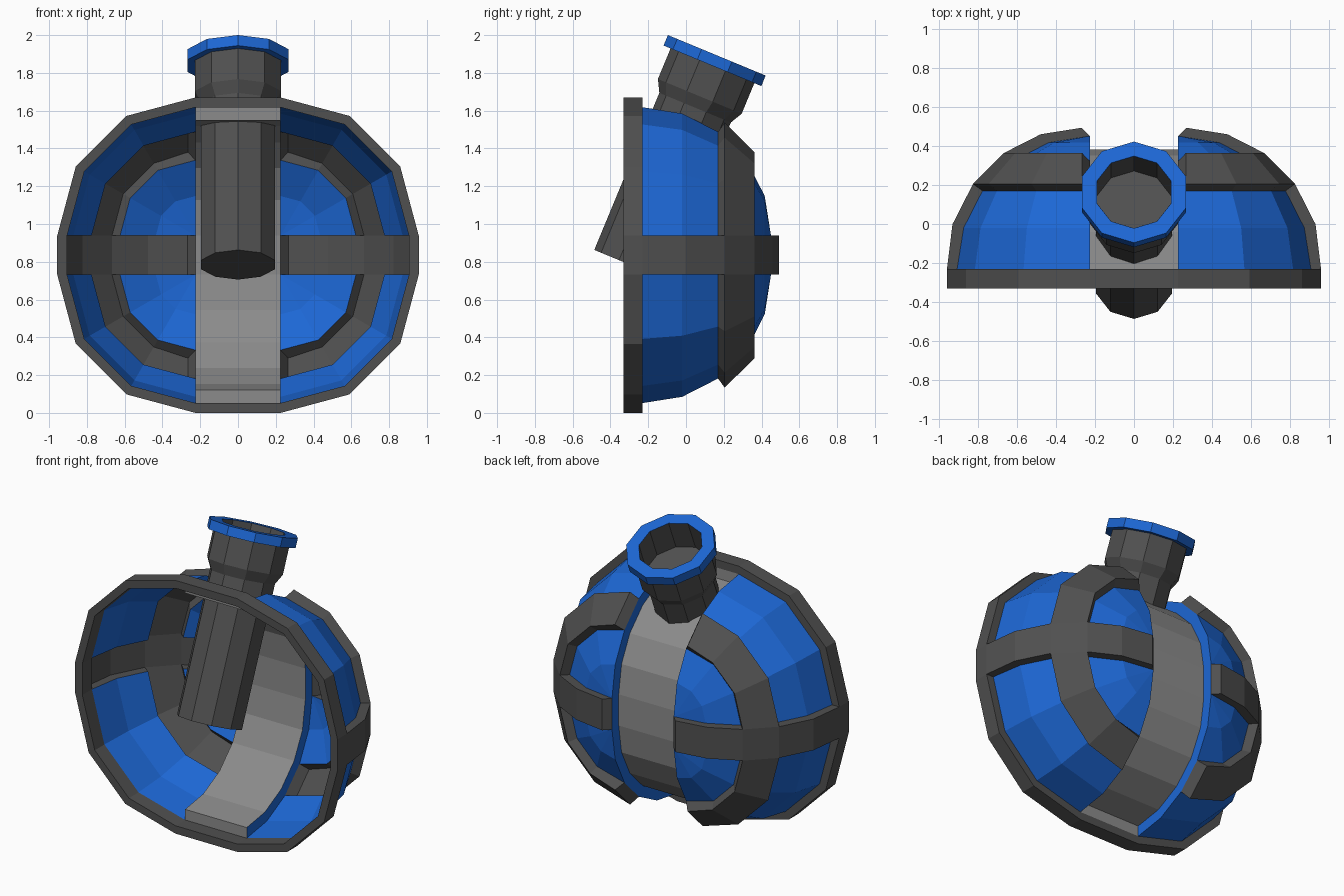
import bpy, bmesh
from math import sin, cos, radians, pi
from mathutils import Vector

if "Cube" in bpy.data.objects:
    bpy.data.objects.remove(bpy.data.objects["Cube"])

HX, HZ, Y0, R, CZ = 0.225, 0.103, -0.23, 0.68, 0.835   # half band, half rib, rim plane, radius, centre height
RIM = 0.732
PSI = [radians(a) for a in (0, 30, 60, 90)]
PHI = [radians(18 * i) for i in range(6)]


def material(name, rgb):
    m = bpy.data.materials.new(name)
    m.diffuse_color = (*rgb, 1)
    m.use_nodes = True
    m.node_tree.nodes["Principled BSDF"].inputs["Base Color"].default_value = m.diffuse_color
    return m


blue = material("blue", (0.012, 0.135, 0.66))
dark = material("dark_grey", (0.08, 0.08, 0.08))
light = material("light_grey", (0.26, 0.26, 0.26))


def P(psi, phi, r=R):
    return Vector((HX + r * cos(phi) * cos(psi), Y0 + r * sin(phi), HZ + r * cos(phi) * sin(psi)))


def raised(psi, phi):
    """Outer rib point above the shell point at psi, phi."""
    a = min(phi, radians(45))
    d = 0.06 if phi > 0 else RIM - R
    p = P(psi, phi) + d * Vector((cos(a) * cos(psi), sin(a), cos(a) * sin(psi)))
    if psi > 1.5:
        p.x += 0.04          # rib ends slope away from the middle band
    return p


def build(name, faces, mat, mirror=True):
    bm = bmesh.new()
    for f in faces:
        bm.faces.new([bm.verts.new(p) for p in f])
    bmesh.ops.remove_doubles(bm, verts=bm.verts, dist=1e-4)
    bmesh.ops.recalc_face_normals(bm, faces=bm.faces)
    if mirror:
        c = Vector((0, Y0, 0))
        if sum(f.normal.dot(f.calc_center_median() - c) * f.calc_area() for f in bm.faces) < 0:
            bmesh.ops.reverse_faces(bm, faces=bm.faces)
    me = bpy.data.meshes.new(name)
    bm.to_mesh(me)
    bm.free()
    me.materials.append(mat)
    ob = bpy.data.objects.new(name, me)
    bpy.context.collection.objects.link(ob)
    if mirror:
        ob.location.z = CZ
        m = ob.modifiers.new("Mirror", 'MIRROR')
        m.use_axis = (True, False, True)
    return ob


def strip(a, b):
    """Quads between two matching point rows."""
    return [(a[i], a[i + 1], b[i + 1], b[i]) for i in range(len(a) - 1)]


def at(p, **k):
    q = Vector(p)
    for axis, v in k.items():
        setattr(q, axis, v)
    return q


# Blue shell panels: one quadrant, skipping the ring rib row
panels = []
for i in (0, 1, 3):
    panels += strip([P(s, PHI[i]) for s in PSI], [P(s, PHI[i + 1]) for s in PSI])
pole = P(0, pi / 2)
panels += [(P(PSI[j], PHI[4]), P(PSI[j + 1], PHI[4]), pole) for j in range(3)]
build("shell_panels", panels, blue)

# Ring rib, raised, with side walls and sloped ends
low, high = [P(s, PHI[2]) for s in PSI], [P(s, PHI[3]) for s in PSI]
rlow, rhigh = [raised(s, PHI[2]) for s in PSI], [raised(s, PHI[3]) for s in PSI]
ring = strip(low, rlow) + strip(rlow, rhigh) + strip(rhigh, high)
ring.append((low[3], rlow[3], rhigh[3], high[3]))
build("ring_rib", ring, dark)

# Horizontal rib across the back
base = [P(0, f) for f in PHI]
top = [raised(0, f) for f in PHI]
walls = strip(base, top)
del walls[2]                          # joins the ring rib here
rib = walls + strip(top, [at(p, z=0) for p in top])
rib.append((base[5], top[5], at(top[5], z=0), at(base[5], z=0)))
build("horizontal_rib", rib, dark)

# Recessed middle band, its front lip, and the blue side walls
RI = 0.61
outer = [P(pi / 2, f) for f in PHI] + [at(pole, z=0)]
inner = [P(pi / 2, f, RI) for f in PHI]
inner.append(at(inner[-1], z=0))
band = strip(inner, [at(p, x=0) for p in inner])
band.append((outer[0], inner[0], at(inner[0], x=0), at(outer[0], x=0)))
build("middle_band", band, light)
build("band_side_walls", strip(outer, inner), blue)


# Front rim
def rim_row(r, y):
    arc = [at(P(s, 0, r), y=y) for s in PSI]
    return [at(arc[0], z=0)] + arc + [at(arc[-1], x=0)]


rows = [rim_row(RIM, -0.23), rim_row(RIM, -0.33), rim_row(R, -0.33), rim_row(R, -0.23)]
build("front_rim", sum((strip(rows[i], rows[(i + 1) % 4]) for i in range(4)), []), dark)


# Tilted ten-sided tube
def lathe(name, profile, mat, n=10):
    faces = []
    for (r1, z1), (r2, z2) in zip(profile, profile[1:]):
        a, b = [[Vector((r * cos(pi / 2 + 2 * pi * k / n), r * sin(pi / 2 + 2 * pi * k / n), z))
                 for k in range(n)] for r, z in ((r1, z1), (r2, z2))]
        if r1 == 0:
            faces.append(b)
        elif r2 == 0:
            faces.append(a)
        else:
            faces += strip(a + a[:1], b + b[:1])
    ob = build(name, faces, mat, mirror=False)
    ob.location = (0, 0.163, 1.893)
    ob.rotation_euler.x = radians(-22.5)


lathe("tube_body", [(0, -1.2), (0.205, -1.2), (0.205, -0.30), (0.24, -0.235), (0.24, -0.06),
                    (0.20, -0.06), (0.20, -0.20), (0, -0.20)], dark)
lathe("tube_bore", [(0.199, -0.06), (0.199, -0.002)], dark)
lathe("tube_lip", [(0.20, -0.06), (0.28, -0.06), (0.28, 0), (0.20, 0), (0.20, -0.06)], blue)
